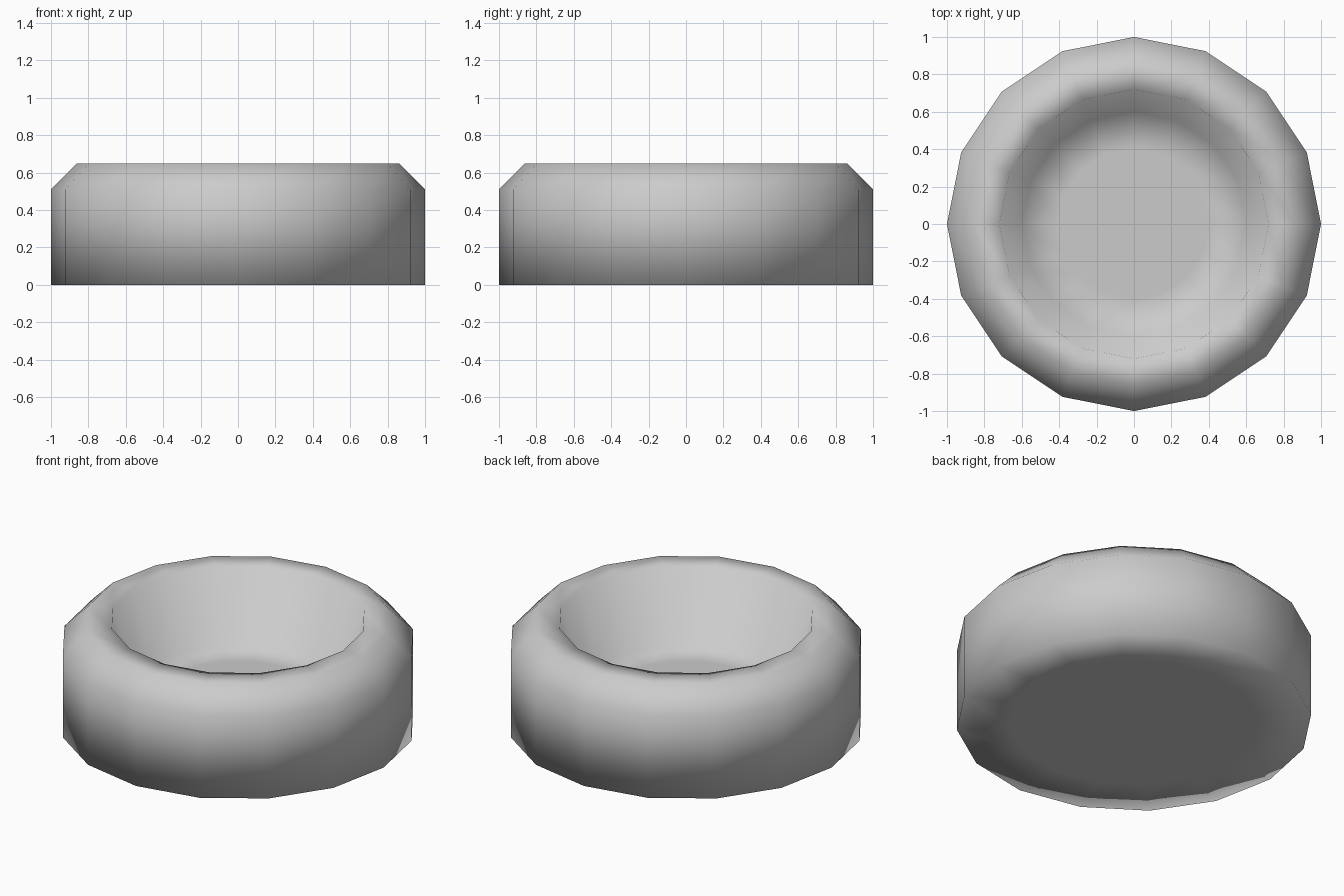
import bpy, bmesh, math

if "Cube" in bpy.data.objects:
    bpy.data.objects.remove(bpy.data.objects["Cube"])

SIDES = 16
# Radius and height pairs: underside, outer wall, chamfer, rim, sloped inner wall, floor
PROFILE = [(0.7, 0), (1, 0), (1, 0.51), (0.86, 0.65), (0.72, 0.65), (0.6, 0.21), (0.4, 0.21)]


def lathe(name, profile, sides):
    bm = bmesh.new()
    rings = []
    for r, z in profile:
        ring = []
        for i in range(sides):
            a = 2 * math.pi * i / sides
            ring.append(bm.verts.new((r * math.cos(a), r * math.sin(a), z)))
        rings.append(ring)
    for low, high in zip(rings, rings[1:]):
        for i in range(sides):
            j = (i + 1) % sides
            bm.faces.new((low[i], low[j], high[j], high[i]))
    # Close the underside and the floor
    bm.faces.new(rings[0][::-1])
    bm.faces.new(rings[-1])
    bmesh.ops.recalc_face_normals(bm, faces=bm.faces)
    for f in bm.faces:
        f.smooth = True
    mesh = bpy.data.meshes.new(name)
    bm.to_mesh(mesh)
    bm.free()
    obj = bpy.data.objects.new(name, mesh)
    bpy.context.collection.objects.link(obj)
    return obj


# Round dish with a chamfered rim
lathe("bowl", PROFILE, SIDES)
